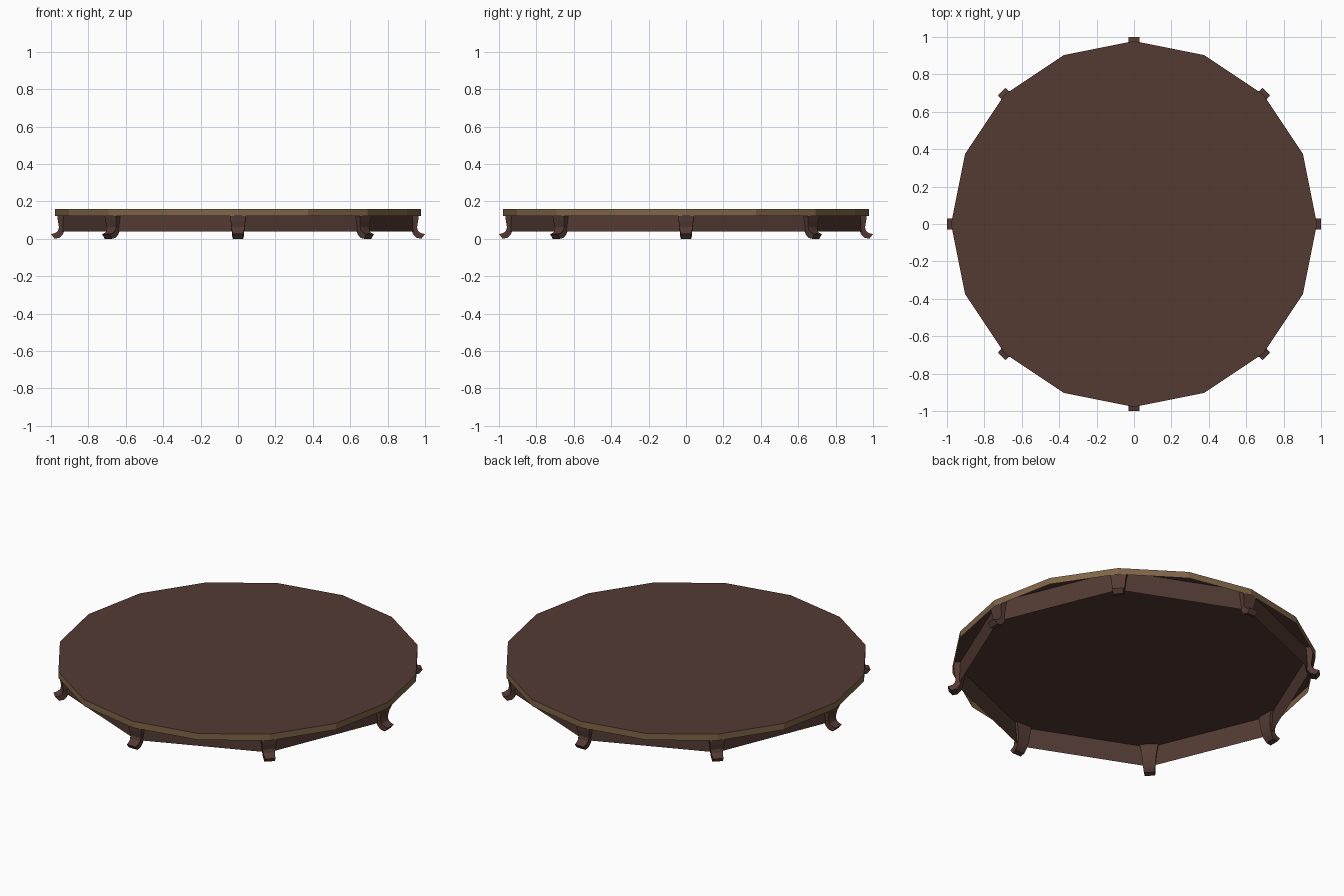
import bpy, bmesh, math

if "Cube" in bpy.data.objects:
    bpy.data.objects.remove(bpy.data.objects["Cube"])


def material(name, rgb):
    m = bpy.data.materials.new(name)
    m.diffuse_color = (*[(c / 255) ** 2.2 for c in rgb], 1)
    m.use_nodes = True
    m.node_tree.nodes["Principled BSDF"].inputs["Base Color"].default_value = m.diffuse_color
    return m


BROWN = material("dark brown wood", (84, 61, 54))
TAN = material("tan edge", (127, 101, 73))


def make(name, bm, mats):
    me = bpy.data.meshes.new(name)
    bm.to_mesh(me)
    bm.free()
    ob = bpy.data.objects.new(name, me)
    bpy.context.collection.objects.link(ob)
    for m in mats:
        me.materials.append(m)
    return ob


def ring(bm, n, r, z):
    return [bm.verts.new((r * math.cos(2 * math.pi * i / n),
                          r * math.sin(2 * math.pi * i / n), z)) for i in range(n)]


def bridge(bm, a, b):
    n = len(a)
    return [bm.faces.new((a[i], a[(i + 1) % n], b[(i + 1) % n], b[i])) for i in range(n)]


# Sixteen-sided top sheet with a hanging tan edge, open below
bm = bmesh.new()
low, high = ring(bm, 16, 0.978, 0.122), ring(bm, 16, 0.978, 0.16)
for f in bridge(bm, low, high):
    f.material_index = 1
bm.faces.new(high)
make("platform_top", bm, [BROWN, TAN])

# Eight-sided skirt sheet reaching up to the top, open below
bm = bmesh.new()
bridge(bm, ring(bm, 8, 0.951, 0.04), ring(bm, 8, 0.951, 0.159))
make("skirt", bm, [BROWN])

# Curved leg sections: inner (r, z), outer (r, z), half width
SECTIONS = [
    ((0.915, 0.159), (0.968, 0.159), 0.050),
    ((0.916, 0.120), (0.966, 0.122), 0.043),
    ((0.918, 0.090), (0.963, 0.095), 0.039),
    ((0.924, 0.055), (0.957, 0.062), 0.035),
    ((0.936, 0.025), (0.962, 0.043), 0.032),
    ((0.953, 0.006), (0.976, 0.031), 0.030),
    ((0.980, 0.000), (1.000, 0.025), 0.028),
]

# Eight legs at the skirt corners
for k in range(8):
    a = k * math.pi / 4
    bm = bmesh.new()
    rows = []
    for inner, outer, w in SECTIONS:
        row = []
        for (r, z), s in ((inner, -w), (outer, -w), (outer, w), (inner, w)):
            row.append(bm.verts.new((r * math.cos(a) - s * math.sin(a),
                                     r * math.sin(a) + s * math.cos(a), z)))
        rows.append(row)
    for r0, r1 in zip(rows, rows[1:]):
        bridge(bm, r0, r1)
    bm.faces.new(rows[0])
    bm.faces.new(rows[-1])
    bmesh.ops.recalc_face_normals(bm, faces=bm.faces)
    make("leg_%d" % (k + 1), bm, [BROWN])
